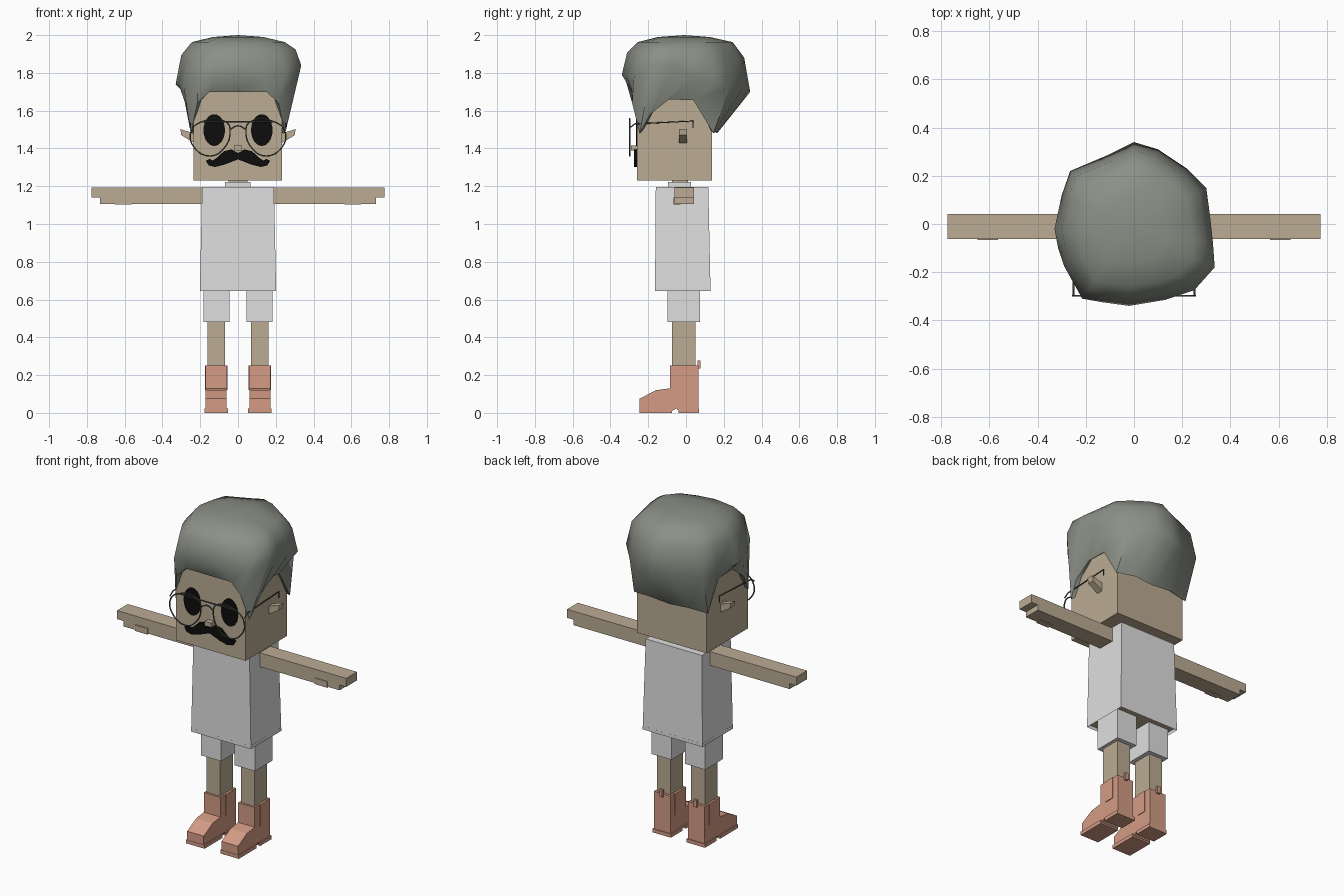
import bpy, bmesh, math

if "Cube" in bpy.data.objects:
    bpy.data.objects.remove(bpy.data.objects["Cube"], do_unlink=True)


def material(name, r, g, b):
    m = bpy.data.materials.new(name)
    m.use_nodes = True
    m.diffuse_color = (r, g, b, 1)
    bsdf = m.node_tree.nodes["Principled BSDF"]
    bsdf.inputs["Base Color"].default_value = (r, g, b, 1)
    bsdf.inputs["Roughness"].default_value = 0.9
    return m


SKIN = material("skin", 0.50, 0.41, 0.295)
CLOTH = material("pale cloth", 0.74, 0.74, 0.74)
LEATHER = material("boot leather", 0.66, 0.33, 0.235)
HAIR = material("grey hair", 0.26, 0.28, 0.24)
BLACK = material("black", 0.004, 0.004, 0.004)
WIRE = material("dark wire", 0.08, 0.09, 0.08)


def link(name, bm, *mats):
    bmesh.ops.recalc_face_normals(bm, faces=bm.faces)
    mesh = bpy.data.meshes.new(name)
    bm.to_mesh(mesh)
    bm.free()
    for m in mats:
        mesh.materials.append(m)
    obj = bpy.data.objects.new(name, mesh)
    bpy.context.collection.objects.link(obj)
    return obj


def bridge(bm, a, b):
    n = len(a)
    for i in range(n):
        bm.faces.new((a[i], a[(i + 1) % n], b[(i + 1) % n], b[i]))


def prism(name, points, axis, lo, hi, mat):
    """Extrude a (y, z) outline along x, or an (x, z) outline along y."""
    bm = bmesh.new()
    place = (lambda d, p: (d, p[0], p[1])) if axis == "x" else (lambda d, p: (p[0], d, p[1]))
    ends = [[bm.verts.new(place(d, p)) for p in points] for d in (lo, hi)]
    bridge(bm, *ends)
    for e in ends:
        bm.faces.new(e)
    return link(name, bm, mat)


def box(name, x, y, z, mat):
    corners = [(y[0], z[0]), (y[1], z[0]), (y[1], z[1]), (y[0], z[1])]
    return prism(name, corners, "x", x[0], x[1], mat)


def wire(name, points, closed=False, smooth=True):
    curve = bpy.data.curves.new(name, "CURVE")
    curve.dimensions = "3D"
    curve.bevel_depth = 0.004
    curve.bevel_resolution = 1
    curve.resolution_u = 5
    s = curve.splines.new("BEZIER")
    s.bezier_points.add(len(points) - 1)
    for bp, p in zip(s.bezier_points, points):
        bp.co = p
        bp.handle_left_type = bp.handle_right_type = "AUTO" if smooth else "VECTOR"
    s.use_cyclic_u = closed
    curve.materials.append(WIRE)
    obj = bpy.data.objects.new(name, curve)
    bpy.context.collection.objects.link(obj)
    bpy.ops.object.select_all(action="DESELECT")
    obj.select_set(True)
    bpy.context.view_layer.objects.active = obj
    bpy.ops.object.convert(target="MESH")


# Shirt: tapered box with a recessed skin-coloured underside
bm = bmesh.new()
rings = []
for w, y0, y1, z in ((0.19, -0.16, 0.118, 1.197), (0.202, -0.164, 0.13, 0.645)):
    rings.append([bm.verts.new(v) for v in ((-w, y0, z), (w, y0, z), (w, y1, z), (-w, y1, z))])
bridge(bm, *rings)
bm.faces.new(rings[0])
under = bm.faces.new(rings[1])
bmesh.ops.inset_region(bm, faces=[under], thickness=0.012)
under.material_index = 1
for v in under.verts:
    v.co.z += 0.02
link("shirt", bm, CLOTH, SKIN)

# Neck, collar and head
box("collar", (-0.068, 0.066), (-0.095, 0.027), (1.19, 1.222), CLOTH)
box("neck", (-0.05, 0.05), (-0.075, 0.01), (1.2, 1.24), SKIN)
box("head", (-0.236, 0.234), (-0.26, 0.138), (1.23, 1.72), SKIN)
box("nose", (-0.022, 0.022), (-0.29, -0.255), (1.388, 1.415), SKIN)

# Moustache
half = [(0.035, 1.395), (0.075, 1.385), (0.11, 1.352), (0.135, 1.335), (0.15, 1.345),
        (0.17, 1.335), (0.155, 1.31), (0.12, 1.302), (0.07, 1.315)]
outline = [(0, 1.375)] + half + [(0, 1.342)] + [(-x, z) for x, z in reversed(half)]
prism("moustache", outline, "y", -0.276, -0.255, BLACK)

# Foot outline seen from the side
BOOT = [(-0.245, 0.01), (-0.245, 0.075), (-0.16, 0.12), (-0.085, 0.13), (-0.085, 0.25),
        (0.065, 0.25), (0.065, 0.01), (-0.04, 0.01), (-0.05, 0.024), (-0.075, 0.01)]

for s, side in ((1, "left"), (-1, "right")):
    def span(a, b):
        return (s * a, s * b)

    # Arms with a stepped hand and thumb
    box(side + "_arm", span(0.19, 0.73), (-0.062, 0.042), (1.107, 1.192), SKIN)
    box(side + "_fingers", span(0.72, 0.775), (-0.062, 0.042), (1.14, 1.192), SKIN)
    box(side + "_thumb", span(0.565, 0.65), (-0.067, -0.03), (1.103, 1.14), SKIN)

    # Shorts, legs and boots
    box(side + "_shorts_leg", span(0.045, 0.182), (-0.098, 0.075), (0.48, 0.67), CLOTH)
    box(side + "_leg", span(0.07, 0.162), (-0.073, 0.05), (0.24, 0.5), SKIN)
    prism(side + "_boot", BOOT, "x", s * 0.06, s * 0.172, LEATHER)
    box(side + "_sole", span(0.053, 0.178), (-0.247, -0.075), (0, 0.022), LEATHER)
    box(side + "_heel", span(0.053, 0.178), (-0.04, 0.07), (0, 0.022), LEATHER)
    box(side + "_boot_panel", span(0.056, 0.176), (-0.035, 0.025), (0.12, 0.25), LEATHER)
    box(side + "_pull_tab", span(0.106, 0.126), (0.062, 0.078), (0.235, 0.278), LEATHER)

    # Ear wedge
    ear = [(0.22, 1.48), (0.235, 1.48), (0.305, 1.503), (0.3, 1.47), (0.235, 1.43), (0.22, 1.43)]
    prism(side + "_ear", [(s * x, z) for x, z in ear], "y", -0.037, 0.005, SKIN)

    # Eye plate
    turns = [math.tau * i / 28 for i in range(28)]
    eye = [(s * 0.126 + 0.057 * math.cos(a), 1.497 + 0.084 * math.sin(a)) for a in turns]
    prism(side + "_eye", eye, "y", -0.264, -0.258, BLACK)

    # Glasses rim and temple arm
    rim = [(0.06, 1.538), (0.2, 1.538), (0.25, 1.485), (0.235, 1.41),
           (0.15, 1.36), (0.075, 1.4), (0.042, 1.49)]
    wire(side + "_glasses_rim", [(s * x, -0.298, z) for x, z in rim], closed=True)
    temple = [(-0.298, 1.51), (-0.27, 1.53), (0.037, 1.545), (0.037, 1.508)]
    wire(side + "_glasses_temple", [(s * 0.252, y, z) for y, z in temple], smooth=False)

# Glasses bars
wire("glasses_brow_bar", [(-0.19, -0.298, 1.542), (0.19, -0.298, 1.542)], smooth=False)
wire("glasses_bridge", [(-0.043, -0.298, 1.5), (0, -0.298, 1.52), (0.043, -0.298, 1.5)])

# Hair: hairline on one half, mirrored, then the widest ring on each side
line = [(0, -0.285, 1.7), (0.15, -0.285, 1.7), (0.215, -0.285, 1.64), (0.25, -0.245, 1.48),
        (0.258, -0.19, 1.58), (0.25, -0.09, 1.66), (0.25, 0.04, 1.655), (0.25, 0.145, 1.48),
        (0.13, 0.165, 1.49), (0, 0.165, 1.48)]
wide = [(-0.02, -0.34, 1.79), (0.13, -0.315, 1.78), (0.25, -0.275, 1.79), (0.335, -0.18, 1.84),
        (0.328, -0.08, 1.84), (0.315, 0.04, 1.79), (0.3, 0.15, 1.76), (0.22, 0.23, 1.72),
        (0.1, 0.31, 1.73), (0, 0.34, 1.7), (-0.1, 0.29, 1.72), (-0.265, 0.22, 1.73),
        (-0.3, 0.12, 1.74), (-0.33, -0.02, 1.74), (-0.315, -0.1, 1.74), (-0.29, -0.175, 1.74),
        (-0.215, -0.31, 1.76), (-0.13, -0.325, 1.78)]
hairline = line + [(-x, y, z) for x, y, z in reversed(line[1:-1])]


def shrink(ring, k, height):
    return [(x * k, -0.02 + (y + 0.02) * k, height(z)) for x, y, z in ring]


layers = [shrink(hairline, 0.84, lambda z: z + 0.03), hairline, wide,
          shrink(wide, 0.91, lambda z: 1.9 + (z - 1.76) * 0.3),
          shrink(wide, 0.74, lambda z: 1.963),
          shrink(wide, 0.4, lambda z: 1.99)]
bm = bmesh.new()
rings = [[bm.verts.new(p) for p in ring] for ring in layers]
for a, b in zip(rings, rings[1:]):
    bridge(bm, a, b)
crown = bm.verts.new((0, -0.01, 2.0))
for a, b in zip(rings[-1], rings[-1][1:] + rings[-1][:1]):
    bm.faces.new((a, b, crown))
hair = link("hair", bm, HAIR)
bpy.ops.object.select_all(action="DESELECT")
hair.select_set(True)
bpy.context.view_layer.objects.active = hair
bpy.ops.object.shade_smooth_by_angle(angle=math.radians(50))
